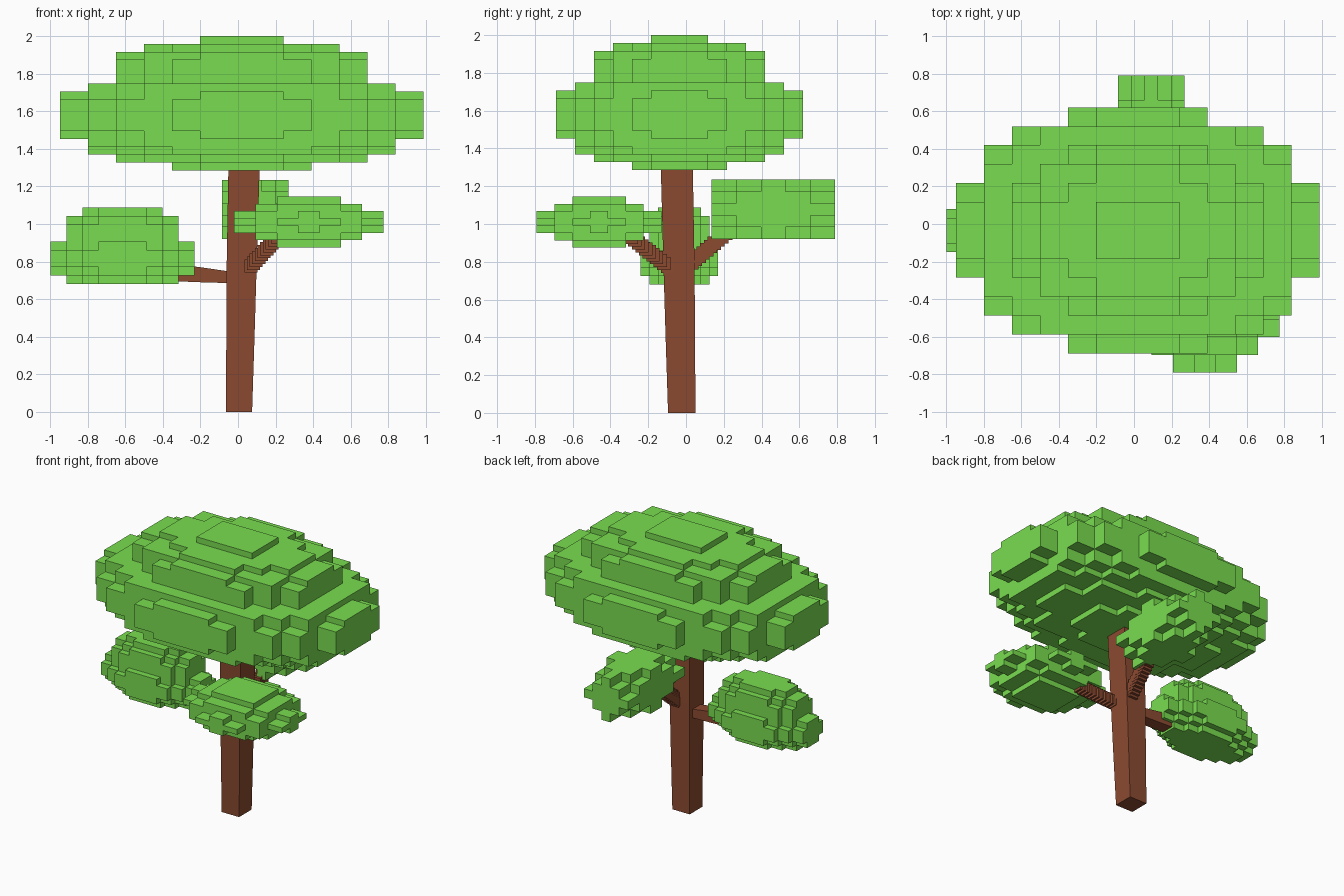
import bpy, bmesh
from mathutils import Vector

if "Cube" in bpy.data.objects:
    bpy.data.objects.remove(bpy.data.objects["Cube"])


def material(name, rgb):
    m = bpy.data.materials.new(name)
    m.diffuse_color = (*rgb, 1)
    m.use_nodes = True
    m.node_tree.nodes["Principled BSDF"].inputs["Base Color"].default_value = m.diffuse_color
    return m


GREEN = material("leaf_green", (0.19, 0.72, 0.08))
BROWN = material("bark_brown", (0.26, 0.07, 0.03))


def finish(name, bm, mat):
    bmesh.ops.recalc_face_normals(bm, faces=bm.faces)
    mesh = bpy.data.meshes.new(name)
    bm.to_mesh(mesh)
    bm.free()
    mesh.materials.append(mat)
    bpy.context.collection.objects.link(bpy.data.objects.new(name, mesh))


def leaf_cluster(name, base, cell, layers):
    """Block-built blob: layers lists the squared disc radius in cells, bottom up."""
    cells = {(i, j, k) for k, r2 in enumerate(layers)
             for i in range(-7, 8) for j in range(-7, 8) if i * i + j * j <= r2}
    bm, verts = bmesh.new(), {}

    def vert(p):
        if p not in verts:
            verts[p] = bm.verts.new((base[0] + (p[0] - 0.5) * cell[0],
                                     base[1] + (p[1] - 0.5) * cell[1],
                                     base[2] + p[2] * cell[2]))
        return verts[p]

    # keep only block faces that look outward
    for c in sorted(cells):
        for a in range(3):
            b, d = (a + 1) % 3, (a + 2) % 3
            for side in (0, 1):
                n = list(c)
                n[a] += 2 * side - 1
                if tuple(n) in cells:
                    continue
                quad = []
                for u, v in ((0, 0), (1, 0), (1, 1), (0, 1)):
                    p = list(c)
                    p[a] += side
                    p[b] += u
                    p[d] += v
                    quad.append(vert(tuple(p)))
                bm.faces.new(quad if side else quad[::-1])
    finish(name, bm, GREEN)


def beam(name, rings):
    """Square tube through rings of four corners."""
    bm = bmesh.new()
    loops = [[bm.verts.new(p) for p in r] for r in rings]
    for lo, hi in zip(loops, loops[1:]):
        for i in range(4):
            bm.faces.new((lo[i], lo[(i + 1) % 4], hi[(i + 1) % 4], hi[i]))
    bm.faces.new(loops[0][::-1])
    bm.faces.new(loops[-1])
    finish(name, bm, BROWN)


def stepped_branch(name, start, end, size, steps):
    bm = bmesh.new()
    for s in range(steps):
        p = Vector(start).lerp(Vector(end), s / (steps - 1))
        for v in bmesh.ops.create_cube(bm, size=1)["verts"]:
            v.co = p + v.co * size
    finish(name, bm, BROWN)


# foliage
leaf_cluster("main_canopy", (0.02, -0.034, 1.285), (0.149, 0.1007, 0.0421),
             [5, 18, 30, 34, 37, 42, 42, 42, 42, 37, 34, 24, 24, 24, 18, 12, 2])
leaf_cluster("left_leaves", (-0.615, -0.035, 0.68), (0.0852, 0.0455, 0.0452),
             [10, 17, 20, 20, 17, 13, 13, 10, 5])
leaf_cluster("front_leaves", (0.377, -0.46, 0.875), (0.1136, 0.0945, 0.0386),
             [2, 5, 9, 10, 9, 5, 2])
leaf_cluster("back_leaves", (0.0925, 0.4625, 0.92), (0.071, 0.131, 0.063),
             [4, 7, 8, 7, 4])

# trunk: z, x range, y range
trunk = [(0.0, -0.065, 0.075, -0.095, 0.05), (0.4, -0.062, 0.088, -0.108, 0.048),
         (0.8, -0.06, 0.1, -0.12, 0.045), (1.36, -0.05, 0.117, -0.135, 0.035)]
beam("trunk", [[(x0, y0, z), (x1, y0, z), (x1, y1, z), (x0, y1, z)]
               for z, x0, x1, y0, y1 in trunk])

# branches
left = [(-0.03, 0.685, 0.745), (-0.2, 0.69, 0.77), (-0.45, 0.70, 0.80)]
beam("left_branch", [[(x, -0.08, z0), (x, 0.01, z0), (x, 0.01, z1), (x, -0.08, z1)]
                     for x, z0, z1 in left])
stepped_branch("front_branch", (0.04, -0.06, 0.745), (0.21, -0.29, 0.93), 0.07, 13)
stepped_branch("back_branch", (0.05, -0.01, 0.76), (0.07, 0.21, 0.95), 0.07, 12)
